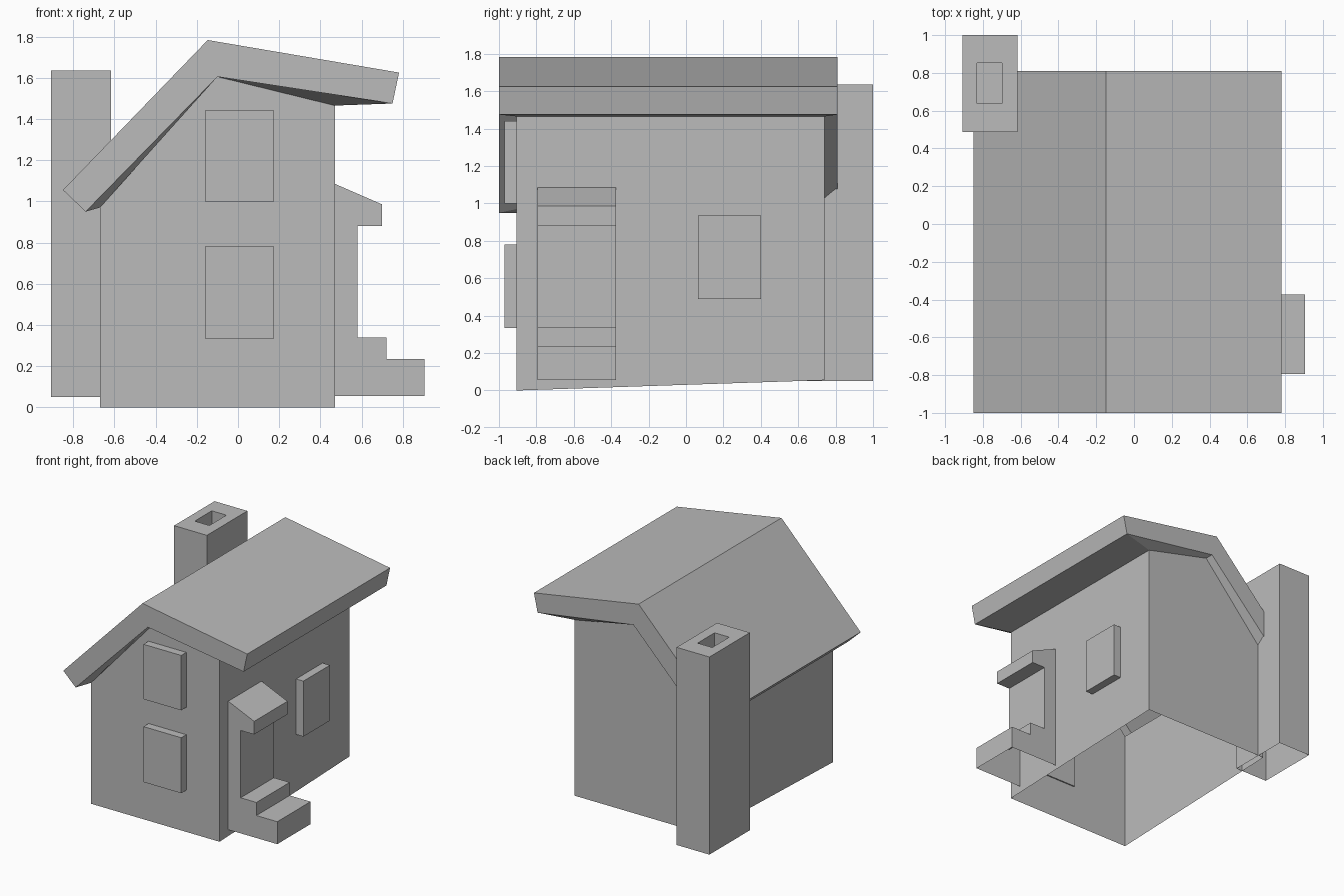
import bpy
import bmesh

if "Cube" in bpy.data.objects:
    bpy.data.objects.remove(bpy.data.objects["Cube"], do_unlink=True)

GREY = (0.5, 0.5, 0.5, 1.0)
plaster = bpy.data.materials.new("plain grey")
plaster.use_nodes = True
plaster.diffuse_color = GREY
plaster.node_tree.nodes["Principled BSDF"].inputs["Base Color"].default_value = GREY


def finish(bm, name):
    bmesh.ops.recalc_face_normals(bm, faces=bm.faces)
    mesh = bpy.data.meshes.new(name)
    bm.to_mesh(mesh)
    bm.free()
    mesh.materials.append(plaster)
    obj = bpy.data.objects.new(name, mesh)
    bpy.context.collection.objects.link(obj)
    return obj


def loft(name, rings, caps):
    """Join closed rings of points; caps lists index loops filled on the last ring."""
    bm = bmesh.new()
    rows = [[bm.verts.new(p) for p in ring] for ring in rings]
    for low, high in zip(rows, rows[1:]):
        n = len(low)
        for i in range(n):
            j = (i + 1) % n
            bm.faces.new((low[i], low[j], high[j], high[i]))
    for cap in caps:
        bm.faces.new([rows[-1][i] for i in cap])
    return finish(bm, name)


def gable_ring(profile, front, back):
    """Left eave, ridge and right eave at the front, then back again at the rear."""
    return ([(x, front, z) for x, z in profile]
            + [(x, back, z) for x, z in reversed(profile)])


def rect_ring(x0, x1, y0, y1, z):
    return [(x0, y0, z), (x1, y0, z), (x1, y1, z), (x0, y1, z)]


def box(name, x, y, z):
    bm = bmesh.new()
    bmesh.ops.create_cube(bm, size=1)
    for v in bm.verts:
        v.co = [lo if c < 0 else hi for c, (lo, hi) in zip(v.co, (x, y, z))]
    return finish(bm, name)


# House shell: walls open underneath, flared eaves and thick uneven roof
FRONT, BACK = -0.905, 0.74
WALL_L, RIDGE, WALL_R = -0.67, -0.10, 0.47
foot = gable_ring([(WALL_L, 0), (RIDGE, 0), (WALL_R, 0)], FRONT, BACK)
foot = [(x, y, 0.055 if y == BACK else 0) for x, y, z in foot]
wall_top = gable_ring([(WALL_L, 0.97), (RIDGE, 1.605), (WALL_R, 1.465)], FRONT, BACK)
eaves = gable_ring([(-0.74, 0.95), (RIDGE, 1.605), (0.75, 1.475)], -1.0, 0.81)
roof = gable_ring([(-0.85, 1.055), (-0.147, 1.783), (0.782, 1.625)], -1.0, 0.81)
loft("house_walls_and_roof", [foot, wall_top, eaves, roof], [(0, 1, 4, 5), (1, 2, 3, 4)])

# Chimney with sunken flue
outer = (-0.908, -0.617, 0.487, 1.0)
flue = (-0.83, -0.70, 0.637, 0.853)
loft("chimney", [rect_ring(*outer, 0.05), rect_ring(*outer, 1.635),
                 rect_ring(*flue, 1.635), rect_ring(*flue, 1.3)], [(0, 1, 2, 3)])

# Side entrance: hood, door and two steps in one profile, open underneath
entrance = [(WALL_R, 0.055), (WALL_R, 1.085), (0.70, 0.985), (0.70, 0.88),
            (0.58, 0.88), (0.58, 0.34), (0.72, 0.34), (0.72, 0.235),
            (0.905, 0.235), (0.905, 0.055)]
bm = bmesh.new()
sides = [[bm.verts.new((x, y, z)) for x, z in entrance] for y in (-0.795, -0.373)]
near, far = sides
for i in range(1, len(entrance) - 1):
    bm.faces.new((near[i], near[i + 1], far[i + 1], far[i]))
for side in sides:
    bm.faces.new(side)
finish(bm, "door_with_hood_and_steps")

# Raised window blocks
box("lower_front_window", (-0.16, 0.175), (-0.97, FRONT + 0.01), (0.335, 0.78))
box("upper_front_window", (-0.16, 0.175), (-0.97, FRONT + 0.01), (1.0, 1.44))
box("side_window", (WALL_R - 0.01, 0.535), (0.065, 0.40), (0.49, 0.935))
